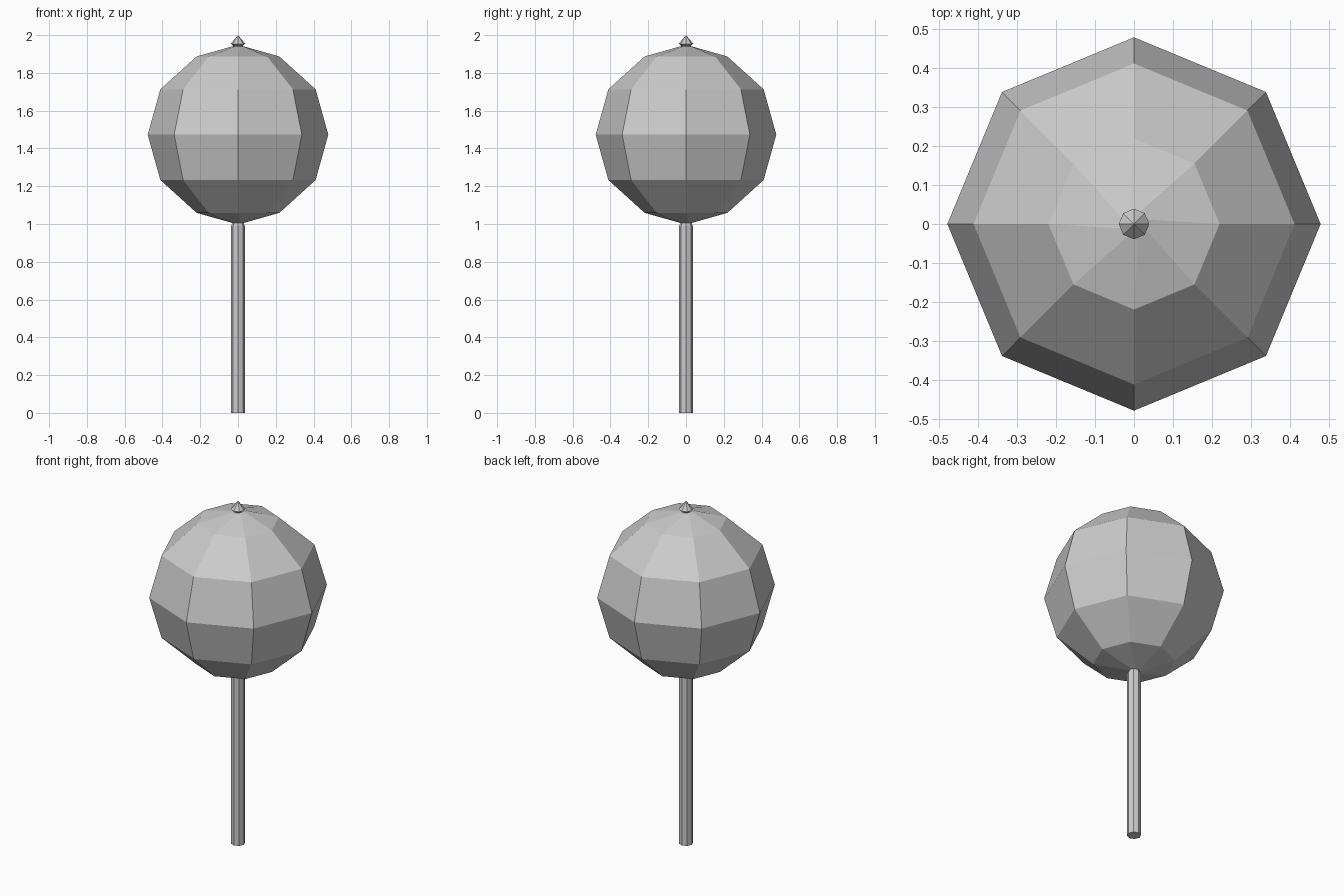
import bpy, bmesh, math

old = bpy.data.objects.get("Cube")
if old:
    bpy.data.objects.remove(old, do_unlink=True)

SIDES = 8

grey = bpy.data.materials.new("light grey")
grey.use_nodes = True
colour = (0.6, 0.6, 0.6, 1)
grey.diffuse_color = colour
grey.node_tree.nodes["Principled BSDF"].inputs["Base Color"].default_value = colour


def lathe(name, rings):
    """Eight-sided solid from (radius, height, twist in degrees) rings; radius 0 is a point."""
    bm = bmesh.new()
    loops = []
    for radius, z, twist in rings:
        if radius == 0:
            loops.append([bm.verts.new((0, 0, z))] * SIDES)
            continue
        angles = [math.radians(twist) + math.tau * i / SIDES for i in range(SIDES)]
        loops.append([bm.verts.new((radius * math.cos(a), radius * math.sin(a), z))
                      for a in angles])
    for low, high in zip(loops, loops[1:]):
        for i in range(SIDES):
            j = (i + 1) % SIDES
            corners = dict.fromkeys((low[i], low[j], high[j], high[i]))
            bm.faces.new(list(corners))
    # Close open ends
    for loop in (loops[0], loops[-1]):
        if loop[0] is not loop[1]:
            bm.faces.new(loop)
    bmesh.ops.recalc_face_normals(bm, faces=bm.faces)
    mesh = bpy.data.meshes.new(name)
    bm.to_mesh(mesh)
    bm.free()
    mesh.materials.append(grey)
    obj = bpy.data.objects.new(name, mesh)
    bpy.context.collection.objects.link(obj)
    return obj


# Straight handle
lathe("stick", [(0.038, 0, 0), (0.038, 0.99, 0)])

# Faceted ball, twisted slightly where it gathers at each end
centre = 1.473
half = [(0.478, 0, 0), (0.411, 0.24, 0), (0.219, 0.414, 0), (0.03, 0.468, 22.5)]
lower = [(r, centre - h, t) for r, h, t in reversed(half[1:])]
upper = [(r, centre + h, t) for r, h, t in half]
lathe("ball", lower + upper)

# Gathered collar between stick and ball
lathe("collar", [(0.038, 0.985, 0), (0.027, 1.01, 0)])

# Pointed tip with a pinched neck
lathe("tip", [(0.024, 1.935, 0), (0.026, 1.945, 0), (0.039, 1.954, 0), (0, 2.0, 0)])
